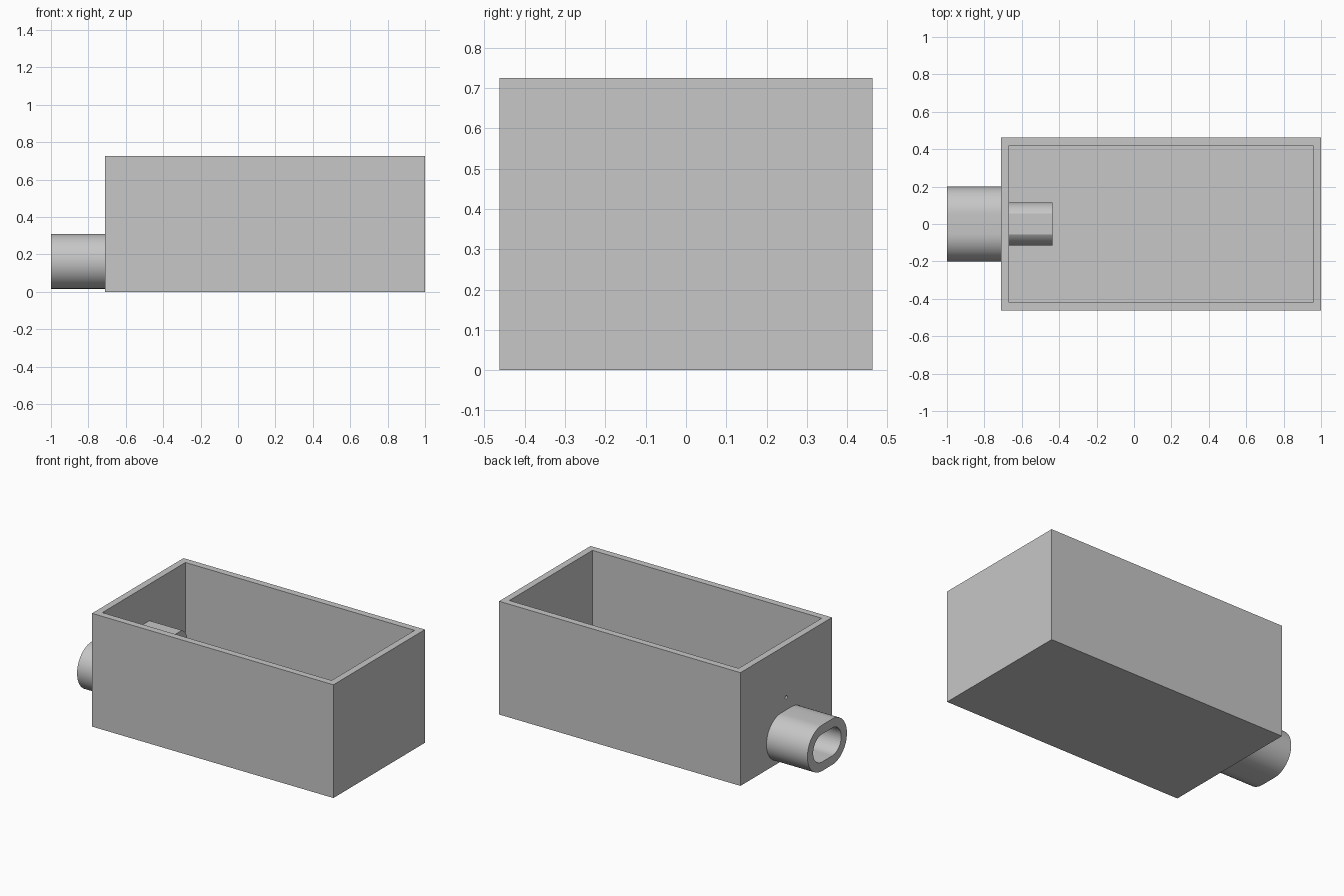
import bpy, bmesh
from math import pi, sin, cos, asin, radians

cube = bpy.data.objects.get("Cube")
if cube:
    bpy.data.objects.remove(cube, do_unlink=True)

grey = bpy.data.materials.new("plain grey")
grey.use_nodes = True
colour = (0.57, 0.57, 0.57, 1)
grey.diffuse_color = colour
grey.node_tree.nodes["Principled BSDF"].inputs["Base Color"].default_value = colour


def arc(cy, cz, r, start, end, steps=24):
    """Points along an arc in the YZ plane."""
    angles = [start + (end - start) * i / steps for i in range(steps + 1)]
    return [(cy + r * cos(a), cz + r * sin(a)) for a in angles]


def slot(cz, half_flat, r):
    """Outline with two flats and half-round ends."""
    return (arc(half_flat, cz, r, -pi / 2, pi / 2)
            + arc(-half_flat, cz, r, pi / 2, 3 * pi / 2))


def rectangle(half_y, z0, z1):
    return [(-half_y, z0), (half_y, z0), (half_y, z1), (-half_y, z1)]


def prism(name, outline, x0, x1):
    """Extrude a YZ outline along X."""
    bm = bmesh.new()
    face = bm.faces.new([bm.verts.new((x0, y, z)) for y, z in outline])
    out = bmesh.ops.extrude_face_region(bm, geom=[face])
    verts = [v for v in out["geom"] if isinstance(v, bmesh.types.BMVert)]
    bmesh.ops.translate(bm, verts=verts, vec=(x1 - x0, 0, 0))
    bmesh.ops.recalc_face_normals(bm, faces=bm.faces)
    mesh = bpy.data.meshes.new(name)
    bm.to_mesh(mesh)
    bm.free()
    mesh.materials.append(grey)
    obj = bpy.data.objects.new(name, mesh)
    bpy.context.collection.objects.link(obj)
    return obj


def cut(obj, cutter):
    mod = obj.modifiers.new("cut", "BOOLEAN")
    mod.operation = "DIFFERENCE"
    mod.solver = "EXACT"
    mod.object = cutter
    cutter.hide_render = True
    cutter.hide_viewport = True
    cutter.display_type = "WIRE"


def smooth(obj):
    bpy.ops.object.select_all(action="DESELECT")
    obj.select_set(True)
    bpy.context.view_layer.objects.active = obj
    bpy.ops.object.shade_smooth_by_angle(angle=radians(20))


left, right, wall = -0.71, 1.0, 0.043
half_depth, height = 0.463, 0.725
tube_z, motor_z = 0.163, 0.39

# Open-topped box with a small shaft hole in its end wall
box = prism("open_box", rectangle(half_depth, 0, height), left, right)
cut(box, prism("box_cavity_cutter",
               rectangle(half_depth - wall, wall, height + 0.2),
               left + wall, right - wall))
cut(box, prism("shaft_hole_cutter",
               arc(0, motor_z, 0.011, 0, 2 * pi)[:-1],
               left - 0.05, left + wall + 0.01))

# Hollow slot-shaped tube outside the end wall
tube = prism("outlet_tube", slot(tube_z, 0.053, 0.147), -1.0, left)
cut(tube, prism("tube_bore_cutter", slot(tube_z, 0.053, 0.089),
                -1.1, left + 0.05))
smooth(tube)

# Round motor body with flattened top and bottom, inside the end wall
radius, half_height = 0.116, 0.101
tilt = asin(half_height / radius)
outline = (arc(0, motor_z, radius, -tilt, tilt)
           + arc(0, motor_z, radius, pi - tilt, pi + tilt))
motor = prism("motor_body", outline, left + wall, -0.437)
smooth(motor)
